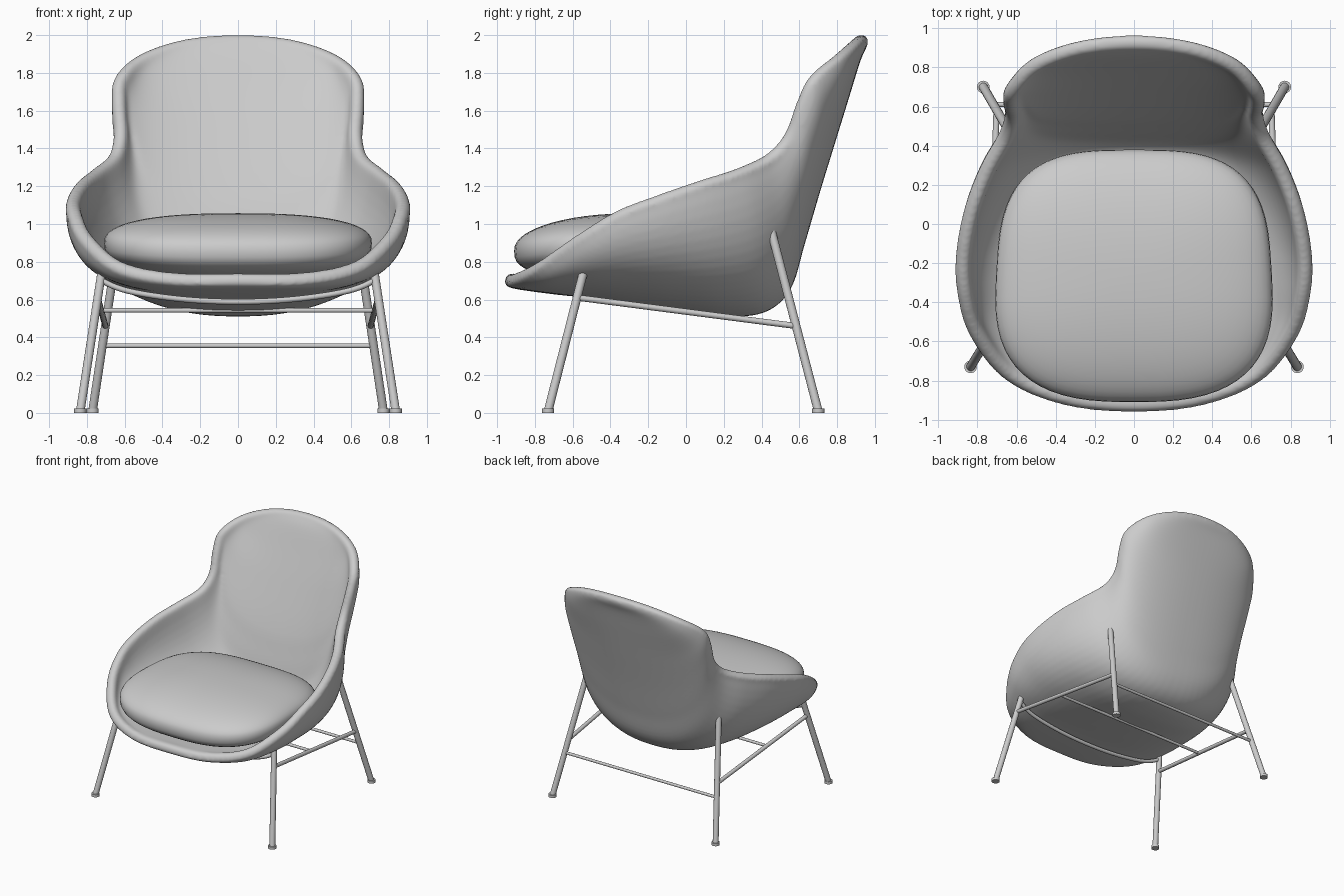
import bpy
from math import sin, cos, pi, hypot
from mathutils import Vector

if "Cube" in bpy.data.objects:
    bpy.data.objects.remove(bpy.data.objects["Cube"])

# Half rim (x, y, z) and matching spine points (y, z), front lip to top of back
RIM = [(0, -.92, .70), (.35, -.885, .705), (.63, -.765, .765), (.80, -.555, .91),
       (.862, -.35, 1.035), (.868, -.15, 1.113), (.823, .08, 1.193), (.745, .28, 1.258),
       (.65, .45, 1.34), (.62, .557, 1.46), (.63, .622, 1.63), (.617, .685, 1.757),
       (.50, .81, 1.863), (.28, .895, 1.938), (0, .925, 1.963)]
SPINE = [(-.92, .70), (-.87, .69), (-.70, .667), (-.50, .645), (-.28, .612), (-.05, .58),
         (.20, .55), (.40, .568), (.52, .675), (.59, .90), (.672, 1.18), (.758, 1.46),
         (.832, 1.70), (.888, 1.88), (.925, 1.963)]


def smooth_path(pts, before, after, steps=6):
    """Catmull-Rom samples through pts, using given ghost end points."""
    p = [Vector(q) for q in [before] + pts + [after]]
    out = []
    for i in range(1, len(p) - 2):
        a, b, c, d = p[i - 1:i + 3]
        for k in range(steps):
            t = k / steps
            out.append(.5 * (2 * b + (c - a) * t + (2 * a - 5 * b + 4 * c - d) * t * t
                             + (3 * b - a - 3 * c + d) * t ** 3))
    return out + [p[-2]]


def make_mesh(name, verts, faces):
    me = bpy.data.meshes.new(name)
    me.from_pydata(verts, [], faces)
    me.validate()
    ob = bpy.data.objects.new(name, me)
    bpy.context.collection.objects.link(ob)
    me.shade_smooth()
    return ob


def activate(ob):
    bpy.ops.object.select_all(action='DESELECT')
    ob.select_set(True)
    bpy.context.view_layer.objects.active = ob


def tube(name, pts, radius, cyclic=False, res=6):
    cu = bpy.data.curves.new(name, 'CURVE')
    cu.dimensions = '3D'
    cu.bevel_depth, cu.bevel_resolution, cu.use_fill_caps = radius, res, True
    sp = cu.splines.new('POLY')
    sp.points.add(len(pts) - 1)
    for q, c in zip(sp.points, pts):
        q.co = (*c, 1)
    sp.use_cyclic_u = cyclic
    ob = bpy.data.objects.new(name, cu)
    bpy.context.collection.objects.link(ob)
    activate(ob)
    bpy.ops.object.convert(target='MESH')
    bpy.ops.object.shade_smooth_by_angle()
    return bpy.context.object


# Shell: superelliptic sections from the spine out to the rim
mx = lambda p: (-p[0], p[1], p[2])
rim = smooth_path(RIM, mx(RIM[1]), mx(RIM[-2]))
spine = smooth_path([(0, *s) for s in SPINE], (0, -.95, .71), (0, .95, 2.04))
N, verts, faces, padding = 18, [], [], []
rows = list(zip(rim, spine))[1:-1]
for i, (r, c) in enumerate(rows):
    e = 2 / (2.5 - .4 * i / len(rows))
    depth = min(1, hypot(r.y - c.y, r.z - c.z) / .5)
    for j in range(-N, N + 1):
        th = abs(j) / N * pi / 2
        s = sin(th) ** e * (1 if j >= 0 else -1)
        f = 1 - max(cos(th), 0) ** e
        verts.append((r.x * s, c.y + (r.y - c.y) * f, c.z + (r.z - c.z) * f))
        padding.append(.078 + .085 * depth * max(cos(th), 0) ** .8)
W = 2 * N + 1
for i in range(len(rows) - 1):
    for j in range(W - 1):
        a = i * W + j
        faces.append((a, a + W, a + W + 1, a + 1))
last = (len(rows) - 1) * W
verts += [rim[0][:], rim[-1][:]]
padding += [.078, .078]
for j in range(W - 1):
    faces.append((len(verts) - 2, j, j + 1))
    faces.append((len(verts) - 1, last + j + 1, last + j))
shell = make_mesh("seat_shell", verts, faces)
me = shell.data
if me.vertices[len(rows) // 3 * W + N].normal.z > 0:
    me.flip_normals()
# Push out to the outer skin, then thicken inwards with deeper seat padding
normals = [v.normal.copy() for v in me.vertices]
vg = shell.vertex_groups.new(name="padding")
for v, n, t in zip(me.vertices, normals, padding):
    v.co += n * .039
    vg.add([v.index], t / .163, 'REPLACE')
sol = shell.modifiers.new("thickness", 'SOLIDIFY')
sol.thickness, sol.offset, sol.vertex_group = .163, -1, "padding"
activate(shell)
bpy.ops.object.modifier_apply(modifier=sol.name)

# Rounded edge with a crisper outer lip, fused into the shell and smoothed
loop = [p[:] for p in rim] + [mx(p) for p in rim[-2:0:-1]]
mid = Vector((0, .1, 1.2))
lip = [Vector(p) + (Vector(p) - mid).normalized() * .023 for p in loop]
edges = [tube("shell_rim", loop, .039, True), tube("shell_lip", lip, .021, True)]
activate(shell)
for ob in edges:
    ob.select_set(True)
bpy.ops.object.join()
rem = shell.modifiers.new("fuse", 'REMESH')
rem.mode, rem.voxel_size, rem.use_smooth_shade = 'VOXEL', .013, True
smo = shell.modifiers.new("soften", 'SMOOTH')
smo.factor, smo.iterations = .5, 8
for m in (rem, smo):
    bpy.ops.object.modifier_apply(modifier=m.name)
bpy.ops.object.shade_smooth()

# Cushion: soft superellipsoid, drooping at front and back, deeper below
U, V, verts, faces = 64, 28, [], []
pw = lambda v, e: abs(v) ** e * (1 if v >= 0 else -1)
high = lambda h: .157 * h if h > 0 else .185 * h
for i in range(1, V):
    ph = -pi / 2 + pi * i / V
    k, h = cos(ph) ** (2 / 2.5), pw(sin(ph), 2 / 2.5)
    for j in range(U):
        th = 2 * pi * j / U
        e = 2 / (3.2 if sin(th) > 0 else 2.75)
        u, v = k * pw(cos(th), e), k * pw(sin(th), e)
        verts.append((.705 * u * (1 - .05 * v), -.265 + .645 * v,
                      .90 - .045 * v * v + high(h)))
for i in range(V - 2):
    for j in range(U):
        a, b = i * U + j, i * U + (j + 1) % U
        faces.append((a, b, b + U, a + U))
verts += [(0, -.265, .90 + high(-1)), (0, -.265, .90 + high(1))]
for j in range(U):
    faces.append((len(verts) - 2, (j + 1) % U, j))
    faces.append((len(verts) - 1, (V - 2) * U + j, (V - 2) * U + (j + 1) % U))
make_mesh("seat_cushion", verts, faces)

# Legs, feet and side rails
LEGS = {"front_leg": (Vector((.72, -.54, .755)), Vector((.835, -.73, .01))),
        "back_leg": (Vector((.625, .45, .97)), Vector((.77, .70, .01)))}


def on_leg(leg, z, sx=1):
    a, b = LEGS[leg]
    p = a.lerp(b, (a.z - z) / (a.z - b.z))
    return Vector((p.x * sx, p.y, p.z))


for side, sx in (("right", 1), ("left", -1)):
    for leg, (top, foot) in LEGS.items():
        tube(f"{leg}_{side}", [on_leg(leg, top.z, sx), on_leg(leg, foot.z, sx)], .023)
        bpy.ops.mesh.primitive_cylinder_add(vertices=24, radius=.032, depth=.022,
                                            location=(foot.x * sx, foot.y, .011))
        bpy.context.object.name = f"{leg}_foot_{side}"
        bpy.ops.object.shade_smooth_by_angle()
    tube(f"side_rail_{side}", [on_leg("front_leg", .61, sx), on_leg("back_leg", .46, sx)], .016)

# Cross bars, and the bowed bar carrying the shell between the front legs
m = on_leg("front_leg", .61).lerp(on_leg("back_leg", .46), .45)
tube("middle_crossbar", [m, mx(m)], .012)
b = on_leg("back_leg", .355)
tube("back_crossbar", [b, mx(b)], .012)
f = on_leg("front_leg", .705)
half = [(0, -.58, .588), (.3, -.58, .602), (.58, -.575, .645), f[:]]
arc = smooth_path([mx(p) for p in half[:0:-1]] + half, (-.78, f.y, .76), (.78, f.y, .76))
tube("front_bowed_bar", [p[:] for p in arc], .015)
